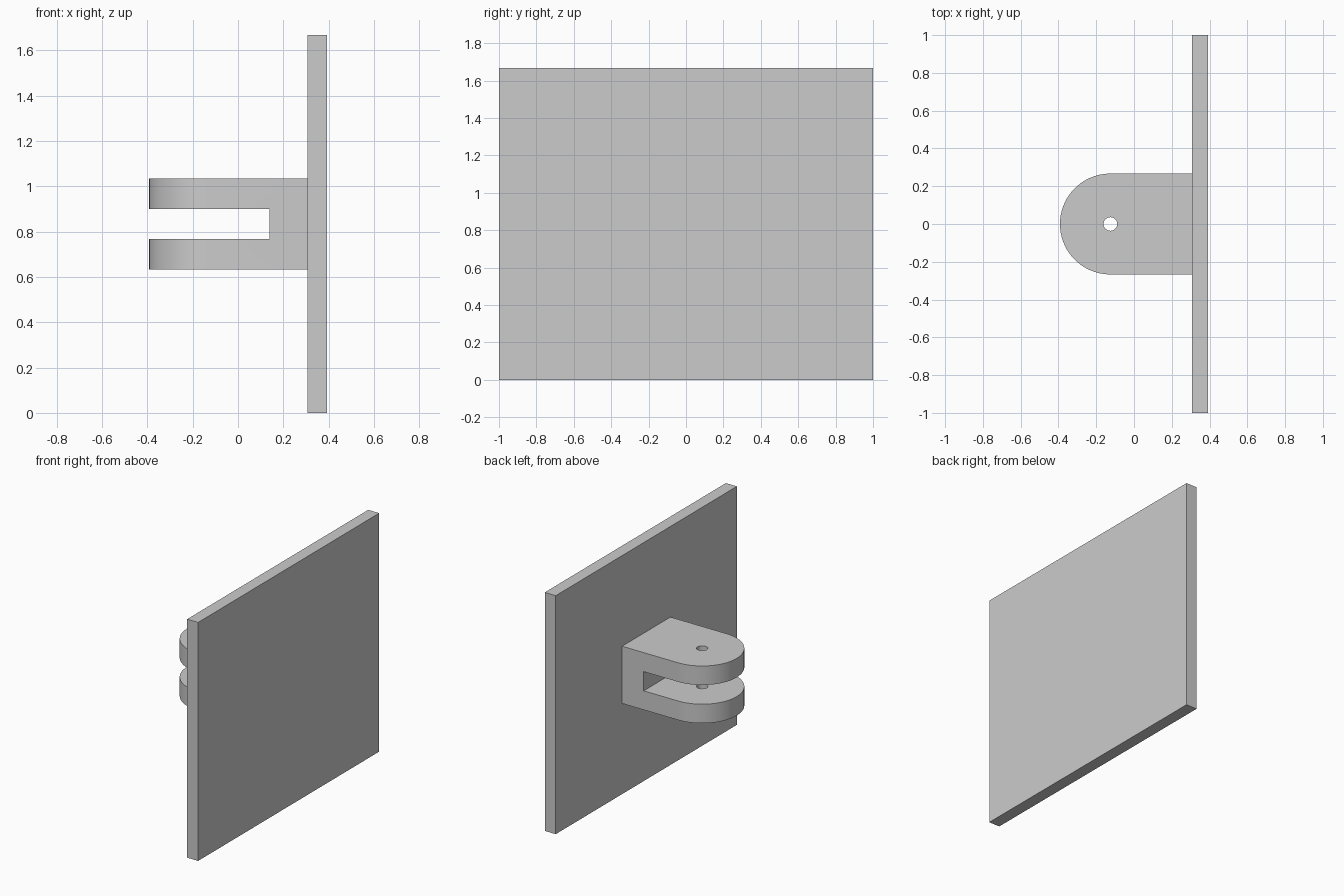
import bpy, bmesh
from math import pi, cos, sin, radians

cube = bpy.data.objects.get("Cube")
if cube:
    bpy.data.objects.remove(cube, do_unlink=True)

grey = bpy.data.materials.new("plain grey")
grey.use_nodes = True
grey.diffuse_color = (0.6, 0.6, 0.6, 1)
grey.node_tree.nodes["Principled BSDF"].inputs["Base Color"].default_value = (0.6, 0.6, 0.6, 1)

HEIGHT = 1.667
MID = HEIGHT / 2
PLATE_X = 0.307      # face of the plate that carries the fork
PIN_X = -0.125       # axis of the pin hole and of the rounded end
RADIUS = 0.267


def prism(name, outline, z0, z1):
    """Extrude a flat xy outline from z0 to z1."""
    bm = bmesh.new()
    base = bm.faces.new([bm.verts.new((x, y, z0)) for x, y in outline])
    top = bmesh.ops.extrude_face_region(bm, geom=[base])["geom"]
    verts = [v for v in top if isinstance(v, bmesh.types.BMVert)]
    bmesh.ops.translate(bm, verts=verts, vec=(0, 0, z1 - z0))
    bmesh.ops.recalc_face_normals(bm, faces=bm.faces)
    mesh = bpy.data.meshes.new(name)
    bm.to_mesh(mesh)
    bm.free()
    mesh.materials.append(grey)
    ob = bpy.data.objects.new(name, mesh)
    bpy.context.collection.objects.link(ob)
    return ob


def rectangle(x0, x1, half_y):
    return [(x0, -half_y), (x1, -half_y), (x1, half_y), (x0, half_y)]


def arc(radius, start, end, steps):
    angles = [start + (end - start) * i / steps for i in range(steps + 1)]
    return [(PIN_X + radius * cos(a), radius * sin(a)) for a in angles]


# Flat mounting plate
prism("mounting_plate", rectangle(PLATE_X, 0.392, 1), 0, HEIGHT)

# Fork: block with a rounded end
outline = arc(RADIUS, pi / 2, 3 * pi / 2, 48) + [(PLATE_X, -RADIUS), (PLATE_X, RADIUS)]
fork = prism("clevis_fork", outline, MID - 0.2, MID + 0.2)

# Slot between the two lugs, and the pin hole through both
slot = prism("slot_cutter", rectangle(-0.6, 0.14, 0.5), MID - 0.067, MID + 0.067)
hole = prism("pin_hole_cutter", arc(0.036, 0, 2 * pi, 32)[:-1], MID - 0.5, MID + 0.5)
for cutter in (slot, hole):
    cutter.hide_render = True
    cutter.hide_viewport = False
    cut = fork.modifiers.new(cutter.name, "BOOLEAN")
    cut.operation = "DIFFERENCE"
    cut.solver = "EXACT"
    cut.object = cutter

# Bake the cuts, then discard the cutters
bpy.ops.object.select_all(action="DESELECT")
bpy.context.view_layer.objects.active = fork
fork.select_set(True)
for name in [m.name for m in fork.modifiers]:
    bpy.ops.object.modifier_apply(modifier=name)
for cutter in (slot, hole):
    bpy.data.objects.remove(cutter, do_unlink=True)

bpy.ops.object.shade_smooth_by_angle(angle=radians(30))
